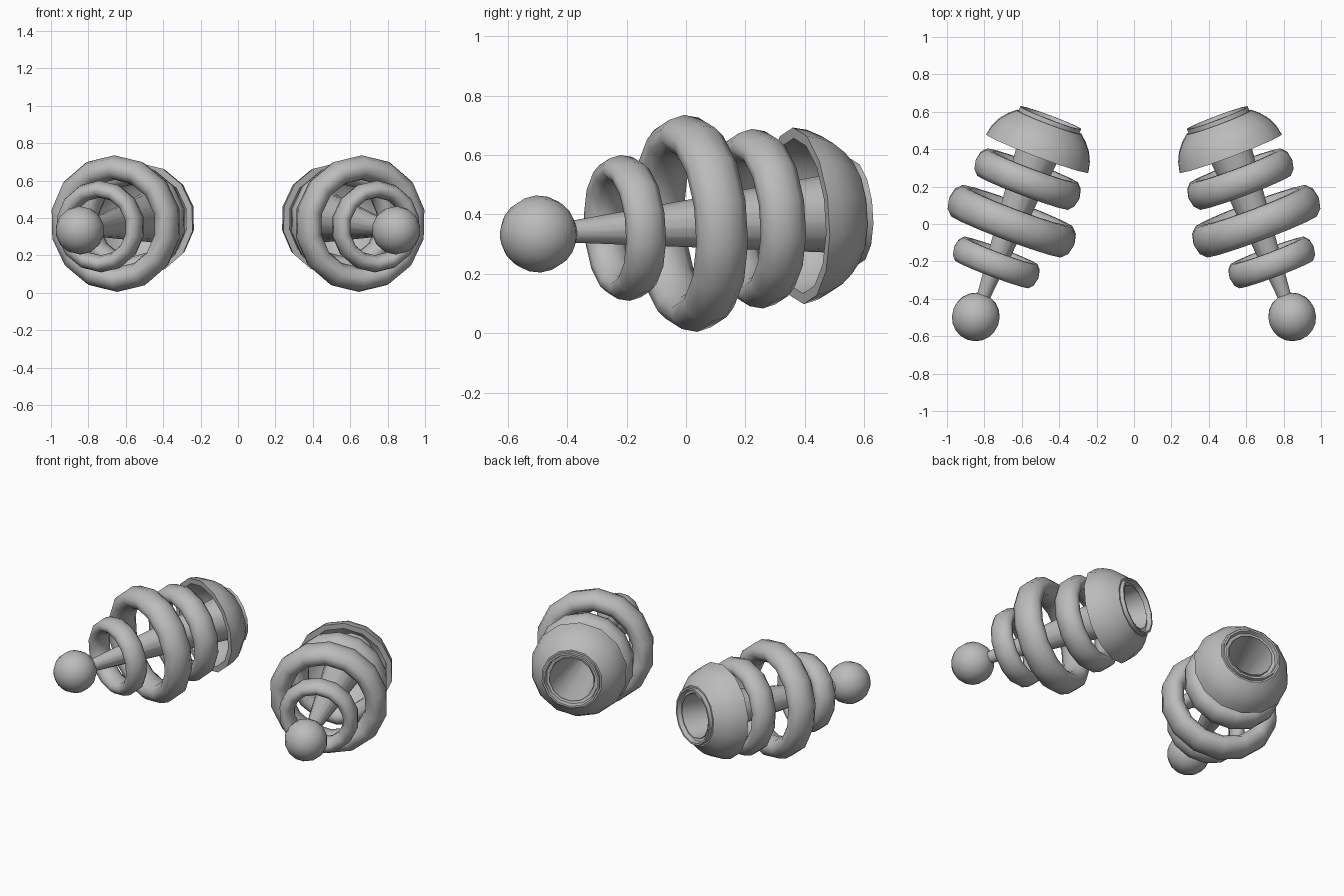
import bpy, bmesh
from math import sin, cos, pi, radians
from mathutils import Vector, Matrix

cube = bpy.data.objects.get("Cube")
if cube:
    bpy.data.objects.remove(cube, do_unlink=True)

mat = bpy.data.materials.new("plain grey")
mat.use_nodes = True
GREY = (0.5, 0.5, 0.5, 1)
mat.diffuse_color = GREY
mat.node_tree.nodes["Principled BSDF"].inputs["Base Color"].default_value = GREY

# Shared tilted axis of every part on the left side
AXIS = Vector((-0.376, 1, 0.07)).normalized()
FRAME = Matrix.Translation((0.659, 0, 0.369)) @ AXIS.to_track_quat('Z', 'Y').to_matrix().to_4x4()


def lathe(name, profile, sides=14, closed=False, angle=40):
    """Revolve (radius, distance along axis) points, then mirror to the other side."""
    bm = bmesh.new()
    rings = []
    for i in range(sides):
        a = pi / 2 + 2 * pi * i / sides
        rings.append([bm.verts.new(FRAME @ Vector((r * cos(a), r * sin(a), t))) for r, t in profile])
    n = len(profile)
    for i in range(sides):
        a, b = rings[i], rings[(i + 1) % sides]
        for j in range(n if closed else n - 1):
            k = (j + 1) % n
            bm.faces.new((a[j], b[j], b[k], a[k]))
    bmesh.ops.remove_doubles(bm, verts=bm.verts, dist=1e-5)
    bmesh.ops.recalc_face_normals(bm, faces=bm.faces)
    mesh = bpy.data.meshes.new(name)
    bm.to_mesh(mesh)
    bm.free()
    mesh.materials.append(mat)
    obj = bpy.data.objects.new(name, mesh)
    bpy.context.collection.objects.link(obj)
    bpy.ops.object.select_all(action='DESELECT')
    obj.select_set(True)
    bpy.context.view_layer.objects.active = obj
    bpy.ops.object.shade_smooth_by_angle(angle=radians(angle))
    mirror = obj.modifiers.new("mirror", 'MIRROR')
    mirror.use_mirror_merge = False
    return obj


def ring(name, t, major, radial, axial, steps=10):
    """Ring with an oval tube, longer along the axis than across it."""
    pts = [(major + radial * cos(2 * pi * i / steps), t + axial * sin(2 * pi * i / steps))
           for i in range(steps)]
    return lathe(name, pts, closed=True, angle=60)


# Front ball
BALL_T, BALL_R = -0.532, 0.13
lathe("front_ball", [(BALL_R * sin(pi * i / 10), BALL_T - BALL_R * cos(pi * i / 10)) for i in range(11)])

# Three rings
ring("front_ring", -0.22, 0.20, 0.046, 0.070)
ring("middle_ring", 0.016, 0.30, 0.066, 0.090)
ring("rear_ring", 0.257, 0.247, 0.056, 0.079)

# Hollow tapered stem, open at the back
lathe("stem", [(0.033, -0.45), (0.139, 0.59)])

# Rear cup with a thick front rim, a thin back lip and an inner wall
lathe("rear_cup", [
    (0.262, 0.405), (0.298, 0.405), (0.287, 0.455), (0.262, 0.507), (0.226, 0.550),
    (0.188, 0.583), (0.178, 0.583), (0.178, 0.608), (0.166, 0.608), (0.160, 0.580),
    (0.140, 0.575), (0.185, 0.550), (0.230, 0.500)], closed=True)
